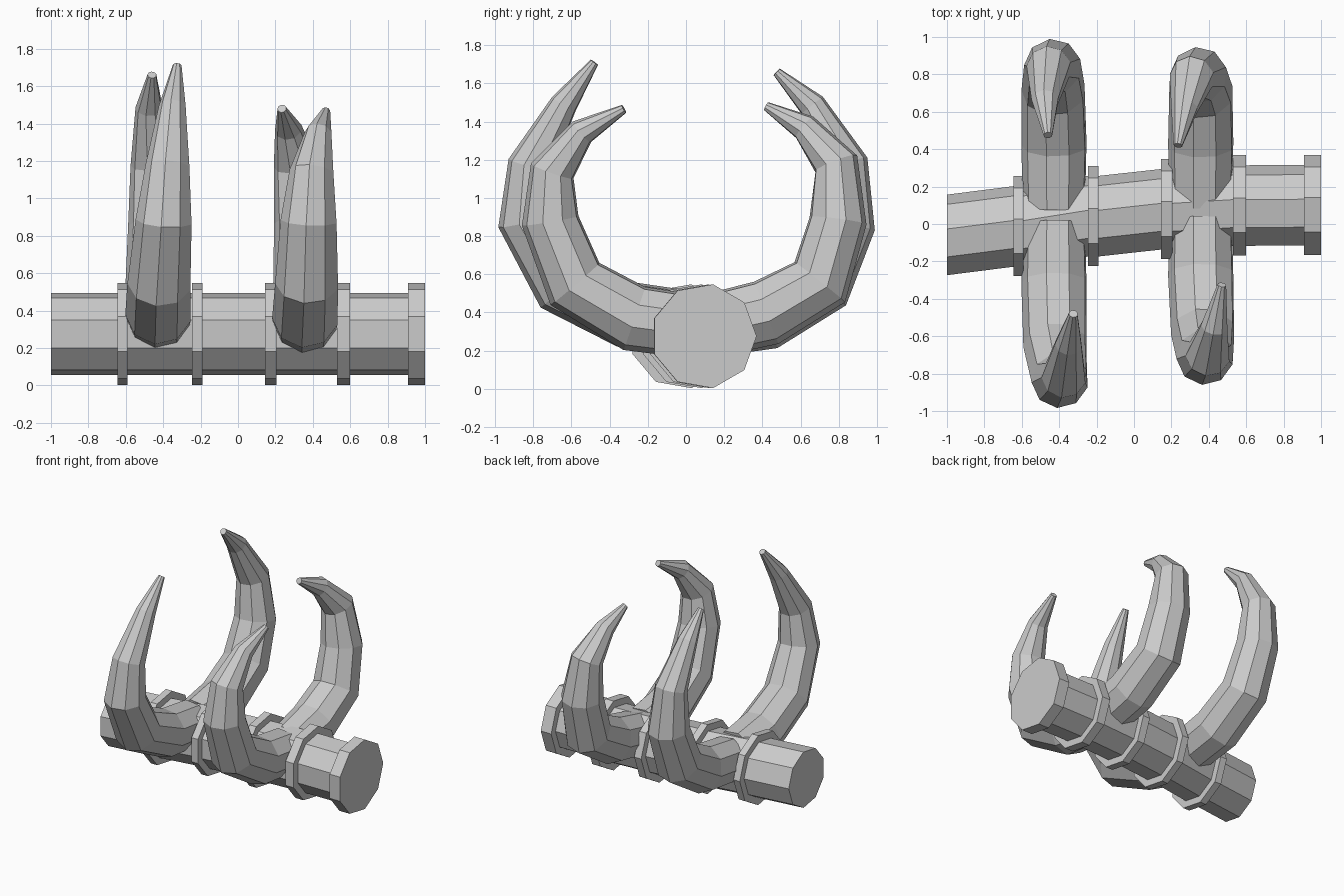
import bpy, bmesh, math
from mathutils import Vector

if "Cube" in bpy.data.objects:
    bpy.data.objects.remove(bpy.data.objects["Cube"])

SIDES = 9


def loft(name, rings):
    """Skin a list of closed rings and cap both ends, flat shaded."""
    bm = bmesh.new()
    loops = [[bm.verts.new(p) for p in ring] for ring in rings]
    for a, b in zip(loops, loops[1:]):
        for i in range(SIDES):
            j = (i + 1) % SIDES
            bm.faces.new((a[i], a[j], b[j], b[i]))
    bm.faces.new(loops[0])
    bm.faces.new(loops[-1])
    bmesh.ops.recalc_face_normals(bm, faces=bm.faces)
    mesh = bpy.data.meshes.new(name)
    bm.to_mesh(mesh)
    bm.free()
    obj = bpy.data.objects.new(name, mesh)
    bpy.context.collection.objects.link(obj)


def ring(center, u, v, r, phase=0.0):
    angles = [phase + math.tau * i / SIDES for i in range(SIDES)]
    return [center + (u * math.cos(a) + v * math.sin(a)) * r for a in angles]


# spine: a slightly bent nine-sided bar with raised collars
Y, Z = Vector((0, 1, 0)), Vector((0, 0, 1))
BAR, COLLAR, AXIS_Z = 0.222, 0.276, 0.275
collars = [(-0.645, -0.59, -0.02), (-0.245, -0.19, 0.035),
           (0.145, 0.205, 0.072), (0.53, 0.60, 0.092), (0.91, 1.0, 0.094)]
spine = [(-1.0, -0.065, BAR)]
for x0, x1, cy in collars:
    spine += [(x0, cy, BAR), (x0, cy, COLLAR), (x1, cy, COLLAR), (x1, cy, BAR)]
spine.pop()
loft("spine", [ring(Vector((x, cy, AXIS_Z)), Y, Z, r) for x, cy, r in spine])


# curved horns: tapered nine-sided tubes along a hand-placed path
RADII = (0.17, 0.178, 0.172, 0.153, 0.12, 0.073, 0.024)


def horn(name, path):
    pts = [Vector(p) for p in path]
    side = -1 if pts[-1].y > 0 else 1
    rings = []
    for i, p in enumerate(pts):
        before = (p - pts[i - 1]).normalized() if i else Vector()
        after = (pts[i + 1] - p).normalized() if i + 1 < len(pts) else Vector()
        t = (before + after).normalized()
        u = Vector((1, 0, 0))
        u = (u - t * u.dot(t)).normalized()
        rings.append(ring(p, u, u.cross(t) * side, RADII[i], math.radians(16)))
    loft(name, rings)


horn("front_left_horn", [(-0.425, 0.0, 0.35), (-0.425, -0.31, 0.39),
     (-0.42, -0.645, 0.55), (-0.395, -0.835, 0.88), (-0.375, -0.815, 1.17),
     (-0.35, -0.64, 1.49), (-0.325, -0.48, 1.71)])
horn("front_right_horn", [(0.36, 0.02, 0.33), (0.36, -0.27, 0.37),
     (0.37, -0.58, 0.55), (0.38, -0.71, 0.88), (0.395, -0.70, 1.14),
     (0.43, -0.545, 1.345), (0.47, -0.325, 1.466)])
horn("back_left_horn", [(-0.425, 0.10, 0.33), (-0.425, 0.42, 0.38),
     (-0.43, 0.71, 0.55), (-0.435, 0.84, 0.86), (-0.455, 0.835, 1.18),
     (-0.475, 0.66, 1.485), (-0.46, 0.475, 1.66)])
horn("back_right_horn", [(0.36, 0.12, 0.33), (0.36, 0.42, 0.40),
     (0.36, 0.70, 0.56), (0.345, 0.795, 0.88), (0.31, 0.785, 1.18),
     (0.27, 0.62, 1.37), (0.235, 0.42, 1.48)])
